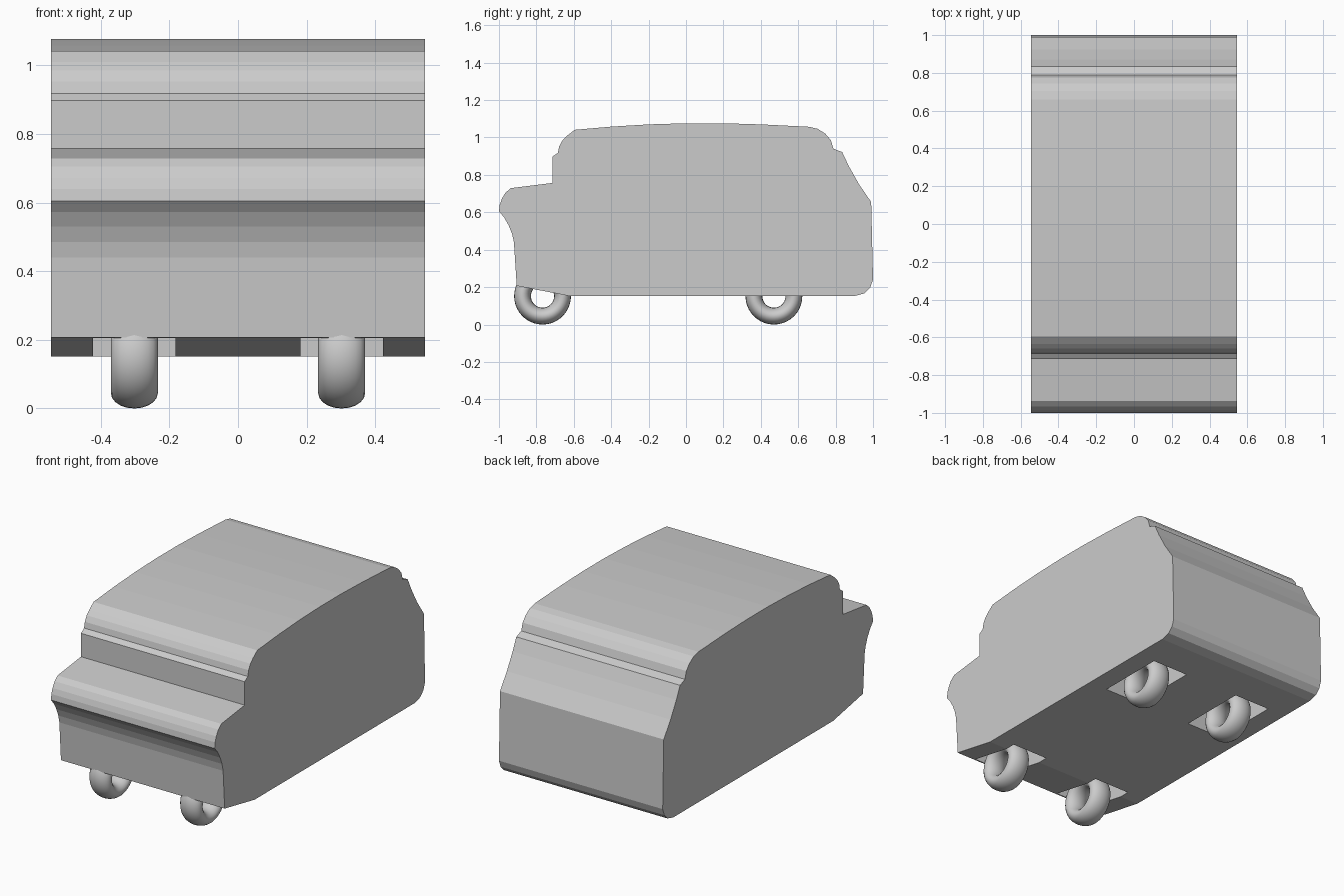
import bpy, bmesh, math

if "Cube" in bpy.data.objects:
    bpy.data.objects.remove(bpy.data.objects["Cube"])

grey = bpy.data.materials.new("plain_grey")
grey.diffuse_color = (0.6, 0.6, 0.6, 1)
grey.use_nodes = True
grey.node_tree.nodes["Principled BSDF"].inputs["Base Color"].default_value = grey.diffuse_color

HALF_WIDTH = 0.545
WHEEL_X = 0.302
AXLES = {"front": -0.767, "rear": 0.47}


def make_object(name, bm):
    bmesh.ops.recalc_face_normals(bm, faces=bm.faces)
    mesh = bpy.data.meshes.new(name)
    bm.to_mesh(mesh)
    bm.free()
    mesh.materials.append(grey)
    obj = bpy.data.objects.new(name, mesh)
    bpy.context.collection.objects.link(obj)
    return obj


def smooth(obj, degrees):
    bpy.ops.object.select_all(action='DESELECT')
    obj.select_set(True)
    bpy.context.view_layer.objects.active = obj
    bpy.ops.object.shade_smooth_by_angle(angle=math.radians(degrees))


def extrude_profile(name, points, x0, x1):
    bm = bmesh.new()
    face = bm.faces.new([bm.verts.new((x0, y, z)) for y, z in points])
    new = bmesh.ops.extrude_face_region(bm, geom=[face])["geom"]
    verts = [g for g in new if isinstance(g, bmesh.types.BMVert)]
    bmesh.ops.translate(bm, verts=verts, vec=(x1 - x0, 0, 0))
    return make_object(name, bm)


# Side outline of the body: nose, bonnet, windscreen, roof, tail, floor
outline = [
    (-0.905, 0.207), (-0.92, 0.44), (-0.93, 0.485), (-0.948, 0.53),
    (-0.972, 0.572), (-1.0, 0.605), (-0.996, 0.64), (-0.985, 0.672),
    (-0.965, 0.705), (-0.937, 0.729),
    (-0.715, 0.757), (-0.715, 0.898), (-0.685, 0.918),
    (-0.678, 0.953), (-0.66, 0.985), (-0.635, 1.01), (-0.595, 1.041),
    (-0.4, 1.058), (-0.2, 1.07), (0, 1.076), (0.2, 1.076), (0.4, 1.07),
    (0.66, 1.057), (0.705, 1.046), (0.745, 1.02), (0.775, 0.985),
    (0.788, 0.94), (0.835, 0.922),
    (0.87, 0.848), (0.925, 0.75), (0.99, 0.655),
    (1.0, 0.24), (0.985, 0.198), (0.955, 0.167), (0.9, 0.152),
    (-0.62, 0.152),
]
body = extrude_profile("body", outline, -HALF_WIDTH, HALF_WIDTH)


# Wheel wells cut up into the floor
def add_well(name, x, y0, y1):
    pts = [(y0, 0.05), (y0, 0.34), (y1, 0.34), (y1, 0.05)]
    cutter = extrude_profile(name, pts, x - 0.12, x + 0.12)
    cutter.hide_render = True
    cutter.hide_viewport = True
    cutter.display_type = 'WIRE'
    mod = body.modifiers.new(name, 'BOOLEAN')
    mod.operation = 'DIFFERENCE'
    mod.solver = 'EXACT'
    mod.object = cutter


# Tyre: an elliptical section swept round the x axis
def add_tyre(name, x, y, major=0.107, thick=0.045, half_width=0.0685):
    bm = bmesh.new()
    n, m = 40, 20
    rings = []
    for i in range(n):
        a = 2 * math.pi * i / n
        ring = []
        for j in range(m):
            b = 2 * math.pi * j / m
            r = major + thick * math.cos(b)
            ring.append(bm.verts.new((x + half_width * math.sin(b),
                                      y + r * math.cos(a),
                                      0.152 + r * math.sin(a))))
        rings.append(ring)
    for i in range(n):
        p, q = rings[i], rings[(i + 1) % n]
        for j in range(m):
            k = (j + 1) % m
            bm.faces.new((p[j], q[j], q[k], p[k]))
    smooth(make_object(name, bm), 60)


for end, y in AXLES.items():
    for side, x in (("left", -WHEEL_X), ("right", WHEEL_X)):
        add_well(f"{end}_{side}_well_cutter", x, max(y - 0.21, -0.895), y + 0.21)
        add_tyre(f"{end}_{side}_tyre", x, y)
